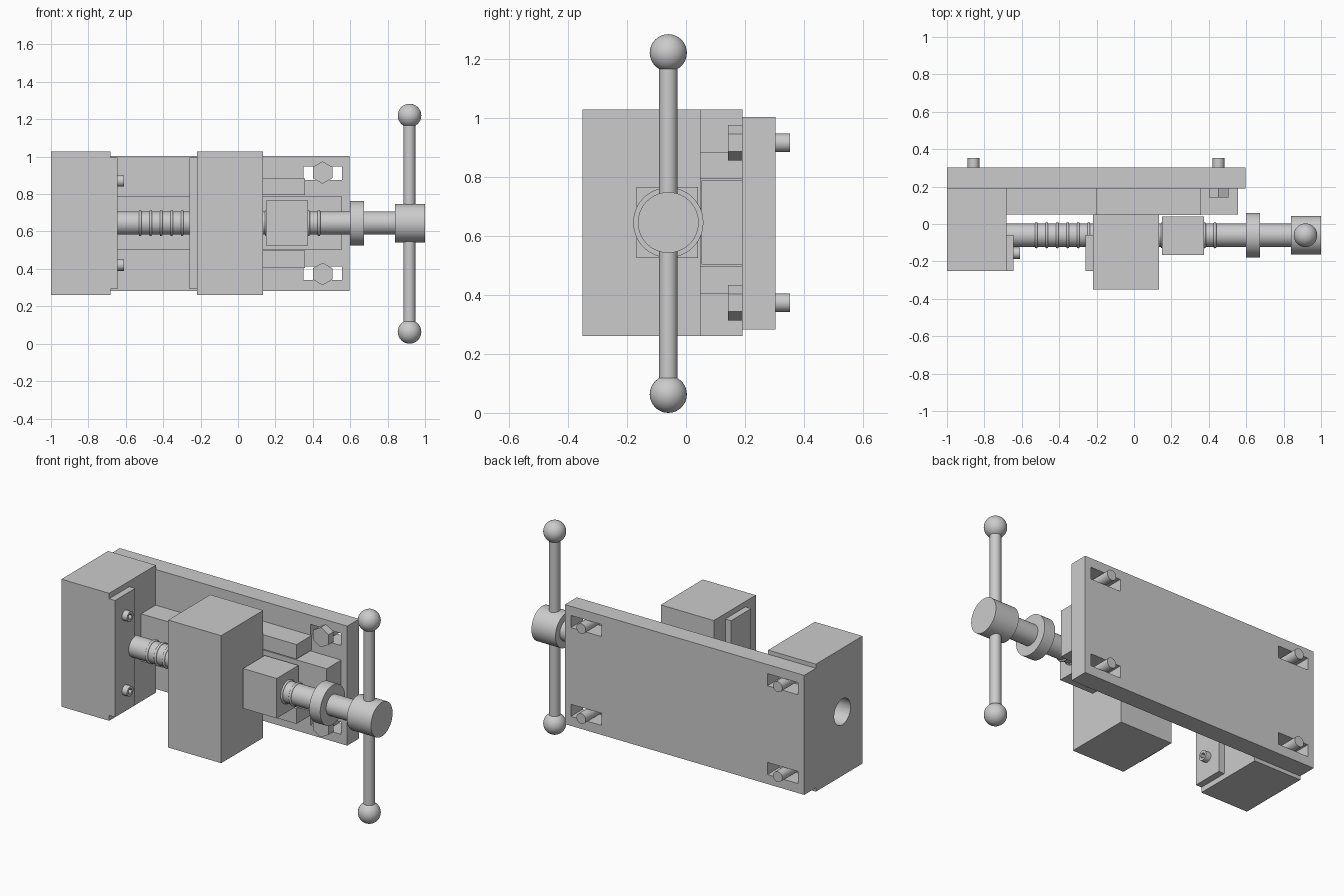
import bpy
from math import pi
from mathutils import Matrix

if "Cube" in bpy.data.objects:
    bpy.data.objects.remove(bpy.data.objects["Cube"])

AX_Y, AX_Z = -0.06, 0.645          # lead screw axis
ROT = {'X': (0, pi / 2, 0), 'Y': (pi / 2, 0, 0), 'Z': (0, 0, 0)}


def box(name, x, y, z):
    bpy.ops.mesh.primitive_cube_add(size=1)
    ob = bpy.context.object
    ob.name = name
    size = (x[1] - x[0], y[1] - y[0], z[1] - z[0])
    mid = ((x[0] + x[1]) / 2, (y[0] + y[1]) / 2, (z[0] + z[1]) / 2)
    ob.data.transform(Matrix.Translation(mid) @ Matrix.Diagonal((*size, 1)))
    return ob


def smooth():
    bpy.ops.object.shade_smooth_by_angle(angle=pi / 6)


def cyl(name, axis, a, b, center, r, sides=48):
    """Cylinder along an axis from a to b; center holds the other two coordinates."""
    loc = list(center)
    loc.insert('XYZ'.index(axis), (a + b) / 2)
    bpy.ops.mesh.primitive_cylinder_add(vertices=sides, radius=r, depth=abs(b - a),
                                        location=loc, rotation=ROT[axis])
    ob = bpy.context.object
    ob.name = name
    if sides > 8:
        smooth()
    return ob


def cut(ob, cutter):
    mod = ob.modifiers.new("cut", 'BOOLEAN')
    mod.operation = 'DIFFERENCE'
    mod.solver = 'EXACT'
    mod.object = cutter
    cutter.hide_render = True
    bpy.context.view_layer.objects.active = ob
    bpy.ops.object.modifier_apply(modifier=mod.name)
    bpy.data.objects.remove(cutter)


# Base plate with four bolt slots
base = box("base_plate", (-1, 0.595), (0.19, 0.303), (0.283, 1.003))
for x in ((-0.96, -0.755), (0.35, 0.555)):
    for z in ((0.34, 0.413), (0.875, 0.948)):
        cut(base, box("slot_cutter", x, (0.1, 0.4), z))

# Mounting bolts
for x in (-0.858, 0.452):
    for z in (0.373, 0.915):
        cyl("bolt_shank", 'Y', 0.16, 0.353, (x, z), 0.031, 32)
        if x > 0:
            head = cyl("bolt_head", 'Y', 0.143, 0.19, (x, z), 0.06, 6)

# Fixed jaw with a bore for the lead screw
jaw = box("fixed_jaw", (-1, -0.682), (-0.252, 0.192), (0.26, 1.028))
cut(jaw, cyl("bore_cutter", 'X', -1.1, -0.71, (AX_Y, AX_Z), 0.078))

# Guide block and the slide rails gripping it
box("guide_block", (-0.69, 0.555), (0.052, 0.192), (0.503, 0.788))
for z in ((0.405, 0.497), (0.795, 0.883)):
    box("slide_rail", (-0.203, 0.357), (0.047, 0.19), z)

# Moving jaw and jaw faces
box("moving_jaw", (-0.22, 0.133), (-0.35, 0.05), (0.26, 1.028))
for x in ((-0.685, -0.643), (-0.258, -0.215)):
    box("jaw_face", x, (-0.252, -0.06), (0.292, 0.995))

# Socket screws in the fixed jaw face
for z in (0.42, 0.87):
    screw = cyl("jaw_screw", 'X', -0.65, -0.609, (-0.156, z), 0.03, 32)
    cut(screw, cyl("socket_cutter", 'X', -0.63, -0.58, (-0.156, z), 0.017, 6))

# Lead screw with thread rings, nut block, collar and head
cyl("lead_screw", 'X', -0.72, 0.86, (AX_Y, AX_Z), 0.062)
for i in range(18):
    bpy.ops.mesh.primitive_torus_add(major_radius=0.062, minor_radius=0.008,
                                     major_segments=48, minor_segments=10,
                                     location=(-0.523 + 0.0562 * i, AX_Y, AX_Z),
                                     rotation=ROT['X'])
    bpy.context.object.name = "thread_ring"
    bpy.ops.object.shade_smooth()
box("nut_block", (0.15, 0.375), (-0.167, 0.04), (0.525, 0.765))
cyl("collar", 'X', 0.6, 0.673, (AX_Y, AX_Z), 0.119)
cyl("screw_head", 'X', 0.84, 1.0, (AX_Y, AX_Z), 0.103)

# Tommy bar with ball ends
cyl("handle_bar", 'Z', 0.063, 1.22, (0.917, AX_Y), 0.031, 32)
for z in (0.063, 1.22):
    bpy.ops.mesh.primitive_uv_sphere_add(segments=32, ring_count=16, radius=0.063,
                                         location=(0.917, AX_Y, z))
    bpy.context.object.name = "handle_ball"
    bpy.ops.object.shade_smooth()
